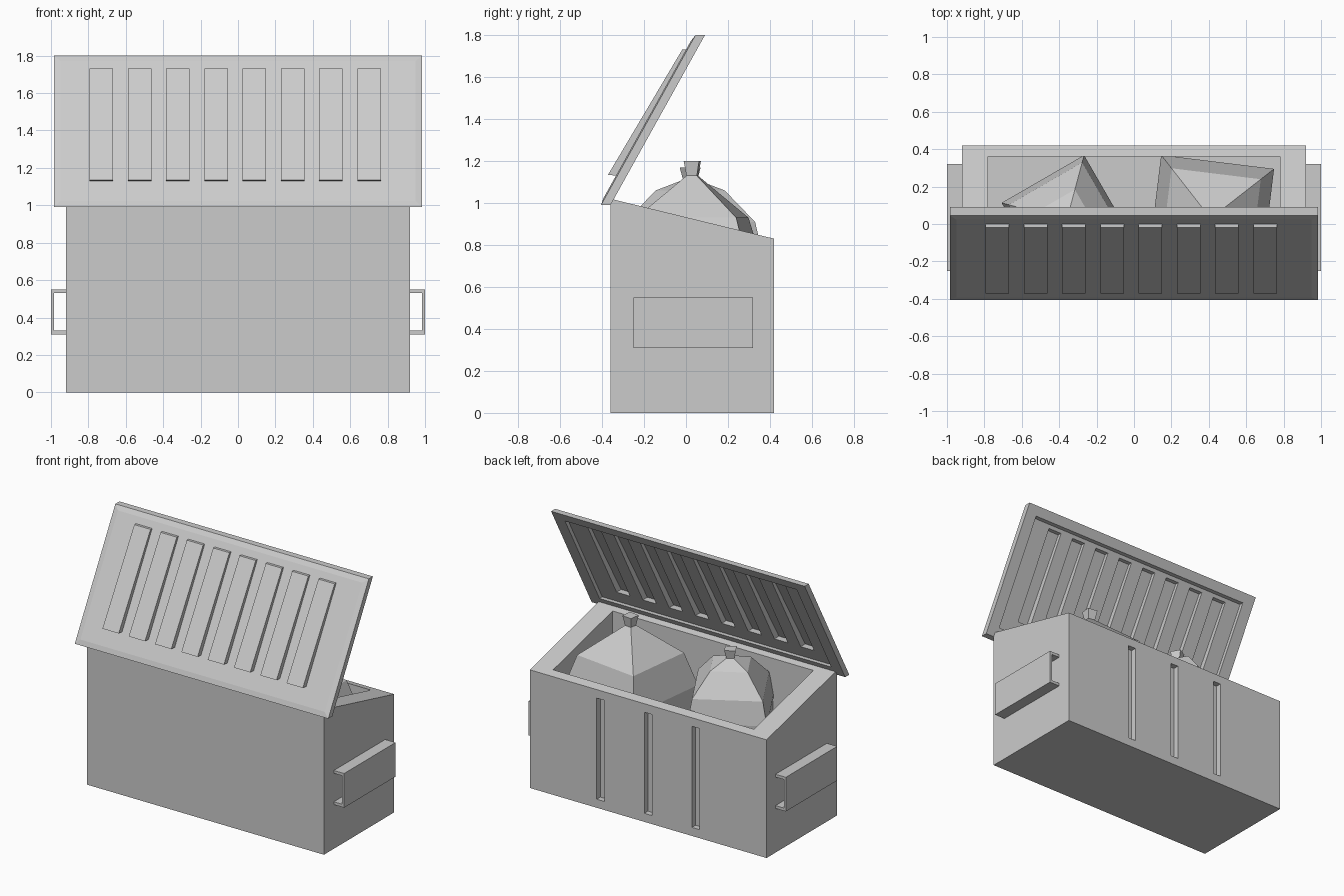
import bpy
import bmesh
from math import cos, sin, radians
from mathutils import Vector

cube = bpy.data.objects.get("Cube")
if cube:
    bpy.data.objects.remove(cube, do_unlink=True)

grey = bpy.data.materials.new("plain grey")
grey.use_nodes = True
grey.diffuse_color = (0.6, 0.6, 0.6, 1)
grey.node_tree.nodes["Principled BSDF"].inputs["Base Color"].default_value = (0.6, 0.6, 0.6, 1)


def finish(name, bm):
    bmesh.ops.recalc_face_normals(bm, faces=bm.faces)
    mesh = bpy.data.meshes.new(name)
    bm.to_mesh(mesh)
    bm.free()
    mesh.materials.append(grey)
    obj = bpy.data.objects.new(name, mesh)
    bpy.context.collection.objects.link(obj)
    return obj


def loft(name, rings):
    """Skin a stack of closed rings and cap both ends."""
    bm = bmesh.new()
    rows = [[bm.verts.new(p) for p in ring] for ring in rings]
    n = len(rows[0])
    for a, b in zip(rows, rows[1:]):
        for i in range(n):
            j = (i + 1) % n
            bm.faces.new((a[i], a[j], b[j], b[i]))
    bm.faces.new(rows[0])
    bm.faces.new(rows[-1])
    return finish(name, bm)


def prism_x(name, profile, x0, x1):
    return loft(name, [[(x, y, z) for y, z in profile] for x in (x0, x1)])


def box(name, x0, x1, y0, y1, z0, z1):
    return prism_x(name, [(y0, z0), (y1, z0), (y1, z1), (y0, z1)], x0, x1)


def combine(target, other, operation):
    mod = target.modifiers.new("combine", "BOOLEAN")
    mod.object = other
    mod.operation = operation
    mod.solver = "EXACT"
    bpy.context.view_layer.objects.active = target
    bpy.ops.object.modifier_apply(modifier=mod.name)
    bpy.data.objects.remove(other, do_unlink=True)


# Bin body: sloping rim, open cavity, three grooves in the back
body = prism_x("bin_body", [(-0.36, 0), (0.42, 0), (0.42, 0.83), (-0.36, 1.02)], -0.92, 0.92)
combine(body, box("cavity", -0.78, 0.78, -0.30, 0.36, 0.08, 1.3), "DIFFERENCE")
for x in (-0.37, 0, 0.37):
    combine(body, box("groove", x - 0.03, x + 0.03, 0.38, 0.5, 0.06, 0.77), "DIFFERENCE")

# Side channels for the lifting forks
channel = [(0.92, 0.31), (1.0, 0.31), (1.0, 0.55), (0.92, 0.55),
           (0.92, 0.53), (0.985, 0.53), (0.985, 0.33), (0.92, 0.33)]
for side, name in ((1, "left_fork_channel"), (-1, "right_fork_channel")):
    loft(name, [[(side * x, y, z) for x, z in channel] for y in (-0.25, 0.32)])


# Open lid: profiles given as (distance up the lid, outward thickness)
def lid_prism(name, profile, x0, x1):
    return prism_x(name, [(-0.36 + 0.486 * v - w, 0.99 + 0.874 * v) for v, w in profile], x0, x1)


lid = lid_prism("lid", [(0, 0), (0.927, 0), (0.927, 0.045), (0, 0.045)], -0.985, 0.985)
bm = bmesh.new()
bm.from_mesh(lid.data)
outer = max(bm.faces, key=lambda f: f.normal.dot(Vector((0, -0.87, 0.49))))
bmesh.ops.inset_region(bm, faces=[outer], thickness=0.05, depth=0.006)
bm.to_mesh(lid.data)
bm.free()
combine(lid, lid_prism("tray", [(0.07, -0.05), (0.86, -0.05), (0.86, 0.03), (0.07, 0.03)],
                       -0.9, 0.9), "DIFFERENCE")

# Pressed ribs: raised outside, hollow underneath
centres = [-0.73 + 0.2044 * i for i in range(8)]
for x in centres:
    rib = [(0.16, 0.04), (0.847, 0.04), (0.847, 0.07), (0.165, 0.092)]
    combine(lid, lid_prism("rib", rib, x - 0.063, x + 0.063), "UNION")
for x in centres:
    trough = [(0.175, -0.02), (0.835, -0.02), (0.835, 0.058), (0.175, 0.08)]
    combine(lid, lid_prism("trough", trough, x - 0.052, x + 0.052), "DIFFERENCE")


# Tied bags: four-sided rings as (height, radius)
def bag(name, x, y, turn, profile):
    angles = [radians(turn + 90 * i) for i in range(4)]
    loft(name, [[(x + r * cos(a), y + r * sin(a), z) for a in angles] for z, r in profile])


bag("left_bag", 0.41, 0.03, 38,
    [(0.09, 0.34), (0.7, 0.43), (0.93, 0.34), (1.13, 0.035), (1.2, 0.052)])
bag("right_bag", -0.36, 0.02, 75,
    [(0.09, 0.32), (0.75, 0.36), (0.91, 0.32), (1.06, 0.17), (1.11, 0.035), (1.17, 0.052)])
